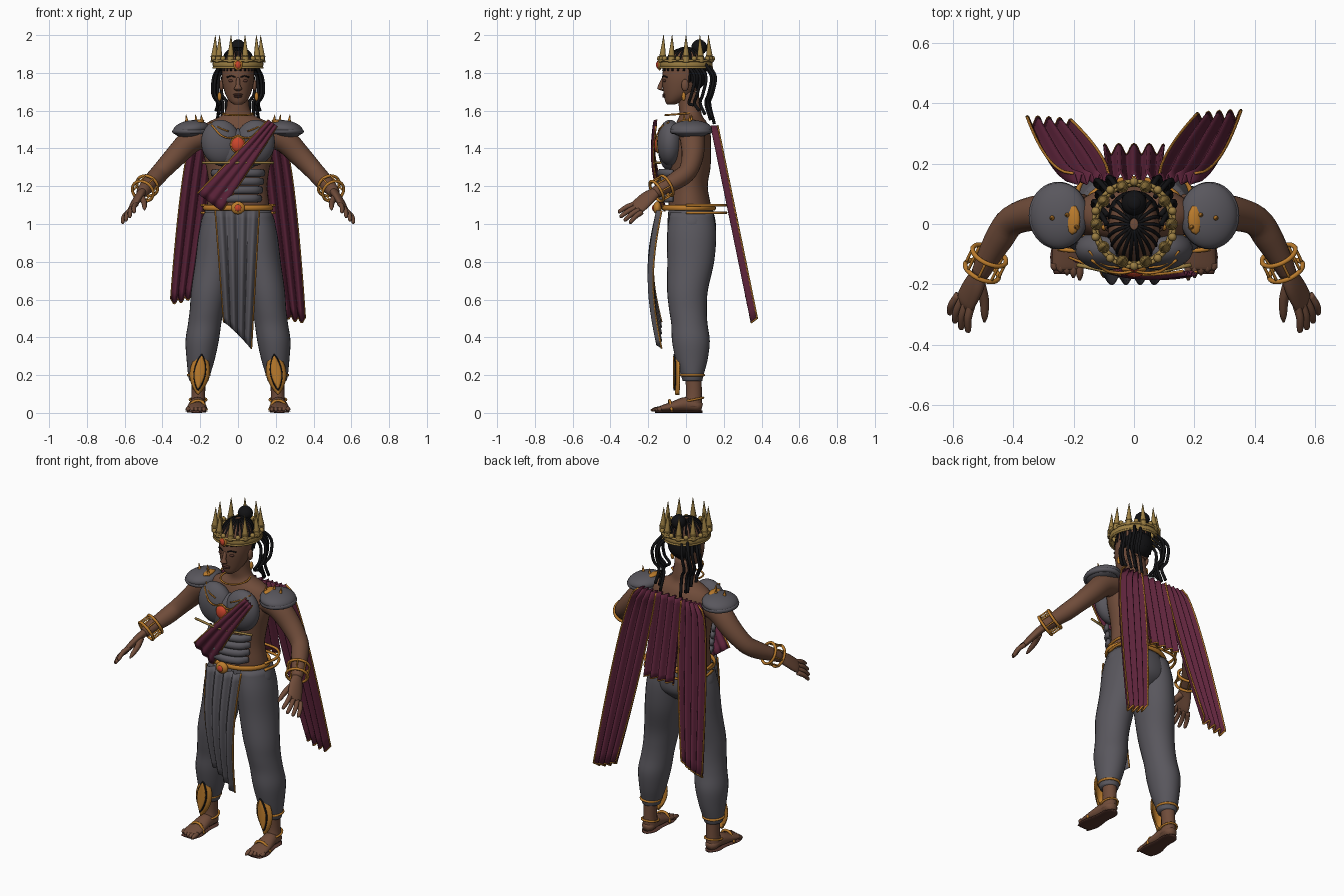
import bpy, bmesh, math
from mathutils import Vector, Matrix

cube = bpy.data.objects.get("Cube")
if cube:
    bpy.data.objects.remove(cube, do_unlink=True)


def material(name, r, g, b):
    m = bpy.data.materials.new(name)
    m.use_nodes = True
    m.diffuse_color = (r, g, b, 1)
    m.node_tree.nodes["Principled BSDF"].inputs["Base Color"].default_value = (r, g, b, 1)
    return m


SKIN = material("brown skin", .16, .072, .042)
LIP = material("dark skin", .09, .035, .025)
HAIR = material("black hair", .006, .006, .007)
GREY = material("slate grey", .10, .095, .11)
WINE = material("wine red cloth", .115, .018, .045)
ORANGE = material("orange gold", .50, .20, .025)
GOLD = material("antique gold", .33, .21, .055)
RED = material("red gem", .60, .06, .025)


def finish(name, bm, mat):
    bmesh.ops.recalc_face_normals(bm, faces=bm.faces)
    me = bpy.data.meshes.new(name)
    bm.to_mesh(me)
    bm.free()
    me.materials.append(mat)
    for p in me.polygons:
        p.use_smooth = True
    ob = bpy.data.objects.new(name, me)
    bpy.context.collection.objects.link(ob)
    return ob


def spline(pts, steps):
    """Smooth curve through tuples of any length."""
    P = [Vector(p) for p in pts]
    P = [2 * P[0] - P[1]] + P + [2 * P[-1] - P[-2]]
    out = []
    for i in range(1, len(P) - 2):
        a, b, c, d = P[i - 1:i + 3]
        for k in range(steps):
            t = k / steps
            out.append((2*b + (c - a)*t + (2*a - 5*b + 4*c - d)*t*t + (3*b - a - 3*c + d)*t**3) / 2)
    return out + [P[-2]]


def sweep(name, pts, mat, across=None, flat=False, n=12, steps=4, s=1):
    """Tube through (x, y, z, half_width, half_depth); flat keeps rings level."""
    pts = [(p[0] * s, *p[1:4], p[-1]) for p in pts]
    rows = spline(pts, steps)
    pos = [Vector(r[:3]) for r in rows]
    bm, rings = bmesh.new(), []
    side = Vector(across or (1, .02, .03))
    if across:
        side.x *= s
    for i, r in enumerate(rows):
        t = (pos[min(i + 1, len(pos) - 1)] - pos[max(i - 1, 0)]).normalized()
        if flat:
            side, up = Vector((1, 0, 0)), Vector((0, 1, 0))
        else:
            if abs(side.normalized().dot(t)) > .95:
                side = Vector((0, 1, .1))
            side = (side - t * side.dot(t)).normalized()
            up = t.cross(side)
        angles = [math.tau * k / n for k in range(n)]
        rings.append([bm.verts.new(pos[i] + side * max(r[3], .0005) * math.cos(a)
                                   + up * max(r[4], .0005) * math.sin(a)) for a in angles])
    for a, b in zip(rings, rings[1:]):
        for k in range(n):
            bm.faces.new((a[k], a[(k + 1) % n], b[(k + 1) % n], b[k]))
    bm.faces.new(rings[0])
    bm.faces.new(rings[-1])
    return finish(name, bm, mat)


def wire(name, pts, r, mat, s=1, n=6, steps=4):
    return sweep(name, [(*p, r) for p in pts], mat, n=n, steps=steps, s=s)


def ball(name, c, r, mat, rot=(0, 0, 0), seg=24):
    bm = bmesh.new()
    bmesh.ops.create_uvsphere(bm, u_segments=seg, v_segments=seg // 2, radius=1)
    ob = finish(name, bm, mat)
    ob.location, ob.scale, ob.rotation_euler = c, r, rot
    return ob


def ring(name, c, rx, ry, r, mat, axis=(0, 0, 1), height=1):
    """Torus around an axis; height stretches its section along that axis."""
    bm, N, K = bmesh.new(), 36, 8
    v = [[bm.verts.new(((rx + r * math.cos(b)) * math.cos(a), (ry + r * math.cos(b)) * math.sin(a),
                        r * height * math.sin(b))) for b in [math.tau * j / K for j in range(K)]]
         for a in [math.tau * i / N for i in range(N)]]
    for i in range(N):
        for j in range(K):
            w = v[(i + 1) % N]
            bm.faces.new((v[i][j], w[j], w[(j + 1) % K], v[i][(j + 1) % K]))
    ob = finish(name, bm, mat)
    ob.matrix_world = Matrix.Translation(c) @ Vector(axis).to_track_quat('Z', 'Y').to_matrix().to_4x4()
    return ob


def sheet(name, f, mat, nu=32, nv=16, thick=.006, trim=()):
    """Cloth or plate from f(u, v), with trim cords along the listed edges."""
    bm = bmesh.new()
    g = [[bm.verts.new(f(i / nu, j / nv)) for j in range(nv + 1)] for i in range(nu + 1)]
    for i in range(nu):
        for j in range(nv):
            bm.faces.new((g[i][j], g[i + 1][j], g[i + 1][j + 1], g[i][j + 1]))
    ob = finish(name, bm, mat)
    mod = ob.modifiers.new("thickness", 'SOLIDIFY')
    mod.thickness, mod.offset = thick, 0
    for e in trim:
        k = [i / nu for i in range(nu + 1)]
        pts = [f(t, 1) if e == "bottom" else f(0 if e == "start" else 1, t) for t in k]
        wire(name + "_trim_" + e, pts, .005, ORANGE, steps=1)
    return ob


def mix(a, b, t):
    return a + (b - a) * t


# Torso, neck and head
sweep("torso", [(0, .03, 1.03, .17, .115), (0, .02, 1.1, .165, .112), (0, .015, 1.2, .155, .1),
                (0, .02, 1.3, .168, .11), (0, .02, 1.4, .19, .112), (0, .03, 1.48, .2, .1),
                (0, .03, 1.535, .165, .082), (0, .025, 1.575, .085, .06), (0, .02, 1.62, .06, .058),
                (0, .01, 1.7, .055, .055)], SKIN, flat=True, n=32)
sweep("head", [(0, -.08, 1.632, .02, .02), (0, -.064, 1.65, .045, .046), (0, -.038, 1.69, .068, .08),
               (0, -.02, 1.75, .083, .106), (0, -.014, 1.8, .086, .11), (0, -.008, 1.86, .082, .104),
               (0, 0, 1.905, .06, .075), (0, 0, 1.93, .015, .02)], SKIN, flat=True, n=32)
sweep("nose", [(0, -.12, 1.775, .009, .008), (0, -.134, 1.735, .012, .013), (0, -.137, 1.715, .022, .014),
               (0, -.12, 1.705, .01, .006)], SKIN, flat=True)
for z, w in ((1.685, .026), (1.675, .022)):
    ball("lip", (0, -.113, z), (w, .013, .007), LIP, seg=16)
for s in (1, -1):
    ball("eye", (.034 * s, -.112, 1.758), (.017, .009, .008), LIP, seg=16)
    wire("eyebrow", [(.014, -.124, 1.777), (.035, -.117, 1.784), (.058, -.1, 1.777)], .004, HAIR, s)
    ball("ear", (.087 * s, -.005, 1.735), (.012, .02, .032), SKIN, seg=16)
    ball("earring", (.098 * s, -.012, 1.675), (.011, .011, .024), ORANGE, seg=12)

# Cornrows, bun and loose braids
for k in range(22):
    a = math.tau * k / 22
    c, d = math.cos(a), math.sin(a)
    wire("cornrow", [(.015*c, .02*d, 1.932), (.06*c, .074*d, 1.908), (.082*c, -.006 + .104*d, 1.86),
                     (.086*c, -.012 + .11*d, 1.81 if d < .2 else 1.75)], .006, HAIR)
ball("bun", (0, .07, 1.935), (.042, .042, .04), HAIR)
ball("bun_top", (0, .07, 1.965), (.024, .024, .012), HAIR)
ball("back_hair", (0, .035, 1.79), (.084, .076, .085), HAIR)
for s in (1, -1):
    for x, y, drop, out in ((.09, .0, 1.63, .118), (.088, .03, 1.6, .128), (.085, .06, 1.58, .115),
                            (.07, .09, 1.55, .1), (.05, .11, 1.53, .08), (.08, .1, 1.56, .12)):
        wire("braid", [(x, y, 1.85), (out, y + .045, 1.78), (out + .006, y + .03, 1.69),
                       (out - .02, y + .015, 1.64), (out - .012, y + .04, drop)], .0085, HAIR, s, 8)

# Crown
ring("crown_band", (0, 0, 1.845), .126, .132, .009, GOLD, height=2.2)
ring("crown_lower_rim", (0, 0, 1.828), .13, .138, .006, GOLD)
ring("crown_upper_rim", (0, 0, 1.865), .134, .142, .007, GOLD)
for k in range(10):
    a = math.tau * (k + .5) / 10 + math.pi / 2
    c, d = math.cos(a), math.sin(a)
    sweep("crown_spike", [(.125*c, .13*d, 1.855, .02), (.125*c, .13*d, 1.89, .017),
                          (.122*c, .127*d, 1.94, .01), (.12*c, .125*d, 2.0, .001)], GOLD, flat=True, n=8)
    ring("spike_collar", (.125*c, .13*d, 1.887), .016, .016, .004, GOLD)
    b = a + math.pi / 10
    ball("crown_bead", (.134*math.cos(b), .14*math.sin(b), 1.876), (.014, .014, .014), GOLD, seg=12)
ball("crown_gem_mount", (0, -.14, 1.845), (.025, .012, .032), ORANGE, seg=16)
ball("crown_gem", (0, -.149, 1.843), (.015, .01, .02), RED, seg=16)

# Arms, hands, bangles and shoulder armour
for s in (1, -1):
    sweep("arm", [(.17, .03, 1.475, .07), (.25, .035, 1.44, .066), (.33, .035, 1.36, .058),
                  (.405, .01, 1.28, .05), (.445, -.045, 1.235, .048), (.485, -.115, 1.195, .038),
                  (.51, -.165, 1.165, .03)], SKIN, n=20, s=s)
    sweep("palm", [(.503, -.15, 1.175, .026, .022), (.528, -.2, 1.14, .042, .021),
                   (.555, -.25, 1.095, .045, .017), (.563, -.27, 1.08, .036, .01)],
          SKIN, across=(.5, .45, -.55), n=16, s=s)
    for k in range(4):
        base = Vector((.538, -.265, 1.108)).lerp(Vector((.582, -.235, 1.062)), k / 3)
        tip = Vector((.552, -.365, 1.06)).lerp(Vector((.616, -.305, 1.0)), k / 3)
        tip = base.lerp(tip, (.95, 1.06, 1.04, .92)[k])
        mid = base.lerp(tip, .5) + Vector((.006, 0, .006))
        sweep("finger", [(*base, .014), (*mid, .013), (*base.lerp(tip, .92), .01), (*tip, .003)], SKIN, n=8, s=s)
    sweep("thumb", [(.512, -.2, 1.14, .02), (.497, -.25, 1.115, .016), (.495, -.3, 1.09, .012),
                    (.496, -.325, 1.075, .004)], SKIN, n=8, s=s)
    axis = Vector((.38 * s, -.8, -.46)).normalized()
    mid = Vector((.492 * s, -.13, 1.188))
    for d in (-.032, .032):
        ring("bangle", mid + axis * d, .06, .06, .008, ORANGE, axis)
    q = axis.to_track_quat('Z', 'Y')
    for k in range(8):
        p = mid + q @ Vector((.06 * math.cos(k * math.pi / 4), .06 * math.sin(k * math.pi / 4), 0))
        wire("bangle_bar", [p - axis * .032, p + axis * .032], .005, ORANGE)
    ball("shoulder_armour", (.248 * s, .028, 1.503), (.096, .11, .046), GREY, (0, .12 * s, 0), 32)
    ring("shoulder_rim", (.25 * s, .028, 1.49), .085, .098, .014, GREY)
    ball("shoulder_ornament", (.205 * s, .015, 1.54), (.028, .05, .014), ORANGE, (0, .3 * s, 0), 12)
    for x, y in ((.19, -.01), (.22, .03), (.27, .02)):
        sweep("shoulder_spike", [(x, y, 1.535, .011), (x + .005, y, 1.58, .001)], ORANGE, n=8, s=s)

# Breastplate, stomach plates and jewellery
    ball("breastplate", (.09 * s, -.085, 1.43), (.105, .068, .122), GREY, (0, .12 * s, 0), 32)
    wire("chest_chain", [(.14, -.12, 1.525), (.09, -.155, 1.47), (.04, -.162, 1.455), (0, -.155, 1.47)], .005, ORANGE, s)
    wire("collar_cord", [(.15, -.09, 1.54), (.1, -.135, 1.51), (.05, -.145, 1.49)], .004, ORANGE, s)
ball("breastplate_centre", (0, -.075, 1.39), (.13, .072, .115), GREY)
for k, z in enumerate((1.27, 1.225, 1.18, 1.135)):
    w = .135 - .006 * k
    sweep("stomach_plate", [(-w, -.07, z, .018, .012), (-w * .7, -.115, z, .022, .018), (0, -.135, z, .022, .02),
                            (w * .7, -.115, z, .022, .018), (w, -.07, z, .018, .012)], GREY, across=(0, 0, 1))
ball("chest_gem_mount", (0, -.15, 1.42), (.042, .014, .046), ORANGE)
ball("chest_gem", (0, -.157, 1.42), (.035, .02, .039), RED)
wire("chest_rod", [(-.19, -.135, 1.325), (0, -.168, 1.325), (.19, -.135, 1.325)], .007, GOLD)
ring("necklace", (0, -.025, 1.583), .08, .085, .005, ORANGE, (0, -.08, 1))


# Sash, loincloth and cape
def sash(u, v):
    w = mix(.03, .085, v) * (u * 2 - 1)
    return (mix(.185, -.15, v) + w * .75, -.163 - .02 * math.sin(math.pi * v) + .007 * math.cos(u * 18)
            + .045 * v * v, mix(1.535, 1.115, v) - w * .55)


def loincloth(u, v):
    return (mix(mix(-.12, -.075, v), mix(.112, .07, v), u),
            -.142 - .045 * math.sin(math.pi * v) + .013 * math.cos(u * math.tau * 4),
            mix(1.07, mix(.48, .34, u ** 1.2), v))


def cape_y(z, u, folds):
    return .15 + (1.52 - z) * .205 + .018 * math.cos(u * math.tau * folds)


def cape_back(u, v):
    z = mix(1.52, 1.05, v)
    return (mix(-.09, .09, u) * (1 + .12 * v), cape_y(z, u, 4), z)


sheet("sash", sash, WINE, 16, trim=("start", "end"))
sheet("loincloth", loincloth, GREY, 48, trim=("start", "end"))
sheet("cape_back", cape_back, WINE, 40, trim=("bottom",))
for s, low in ((1, .49), (-1, .59)):
    def wing(u, v):
        z = mix(1.52, low + .05 * (1 - u) ** 2 + .012 * math.cos(u * math.tau * 4), v)
        return (s * mix(.085 + .125 * v ** 1.5, .2 + .155 * v ** .45, u), cape_y(z, u, 4), z)
    sheet("cape_wing", wing, WINE, 40, trim=("start", "end", "bottom"))

# Belt
ring("belt", (0, .015, 1.085), .178, .135, .009, ORANGE, height=1.6)
ball("belt_clasp", (0, -.152, 1.085), (.038, .022, .034), ORANGE)
ball("belt_gem", (0, -.17, 1.085), (.018, .01, .018), RED, seg=16)
for z in (1.1, 1.06):
    for s in (1, -1):
        wire("belt_back_loop", [(.18, .0, z), (.19, .1, z), (.13, .19, z), (0, .212, z)], .008, ORANGE, s)

# Trousers, greaves, feet and sandals
sweep("trouser_seat", [(0, .025, 1.075, .172, .118), (0, .03, 1.0, .198, .128), (0, .03, .93, .17, .12),
                       (0, .03, .87, .06, .06)], GREY, flat=True, n=32)
for s in (1, -1):
    sweep("trouser_leg", [(.09, .03, 1.06, .09, .115), (.105, .03, .95, .103, .13), (.123, .025, .8, .104, .124),
                          (.15, .008, .65, .098, .108), (.165, .01, .55, .09, .1), (.177, .018, .47, .088, .096),
                          (.19, .026, .38, .088, .1), (.198, .03, .28, .074, .084), (.206, .033, .2, .058, .06),
                          (.207, .034, .17, .05, .052)], GREY, flat=True, n=28, s=s)
    sweep("ankle", [(.207, .038, .22, .04, .044), (.21, .042, .1, .036, .042), (.212, .035, .03, .042, .05)],
          SKIN, flat=True, n=16, s=s)
    sweep("foot", [(.212, .085, .03, .02, .02), (.212, .06, .036, .038, .03), (.214, .0, .046, .042, .038),
                   (.218, -.07, .034, .05, .026), (.22, -.14, .022, .052, .013), (.22, -.152, .02, .04, .006)],
          SKIN, across=(1, 0, 0), n=16, s=s)
    sweep("sandal_sole", [(.212, .088, .006, .02, .006), (.212, .05, .006, .044, .006), (.215, -.02, .006, .043, .006),
                          (.22, -.11, .006, .058, .006), (.22, -.165, .006, .045, .006)],
          LIP, across=(1, 0, 0), s=s)
    for k in range(5):
        x = .18 + .021 * k
        sweep("toe", [(x, -.13, .022, .013), (x, -.165 + .005 * k, .018, .012), (x, -.187 + .009 * k, .013, .004)],
              SKIN, n=8, s=s)
    ring("ankle_strap", (.208 * s, .034, .2), .056, .06, .007, ORANGE)
    ring("heel_strap", (.211 * s, .04, .07), .044, .052, .006, ORANGE, (0, -.2, 1))
    wire("toe_strap", [(.166, -.085, .012), (.19, -.088, .06), (.235, -.085, .06), (.272, -.075, .012)], .008, ORANGE, s)
    for name, w, h, y, mat in (("greave", .052, .118, -.056, ORANGE), ("greave_inlay", .032, .096, -.063, HAIR),
                               ("greave_face", .026, .086, -.067, ORANGE)):
        def leaf(u, v):
            e = 2 * u - 1
            return (s * .202 + w * e * math.sin(math.pi * v) ** .8 + s * .02 * (.5 - v),
                    y + .02 * abs(e * w / .05) ** 2, .215 + h * (2 * v - 1))
        sheet(name, leaf, mat, 8, 20, .006)
